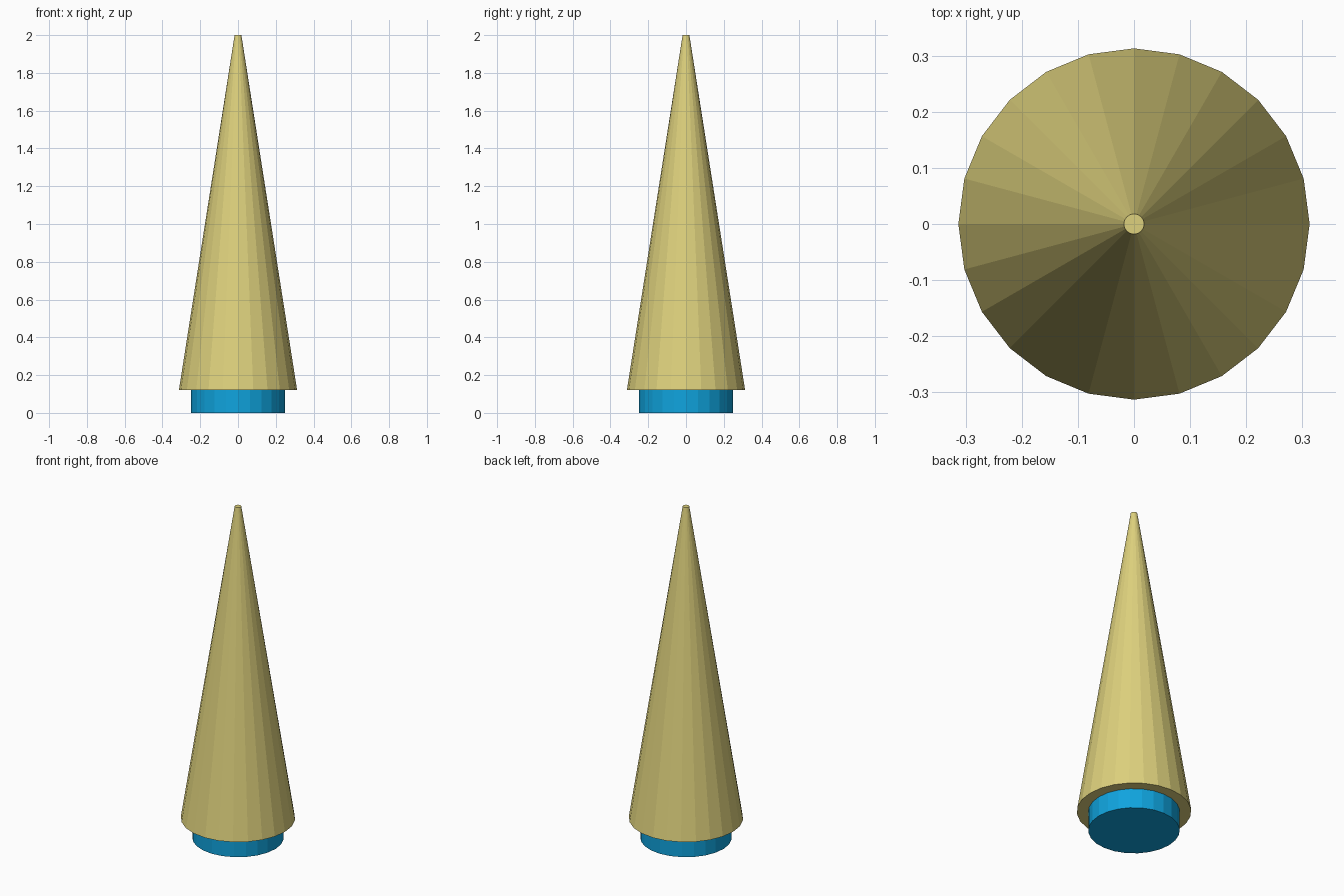
import bpy

SIDES = 24
BASE_TOP = 0.12
HEIGHT = 2.0

cube = bpy.data.objects.get("Cube")
if cube:
    bpy.data.objects.remove(cube, do_unlink=True)


def make_material(name, color):
    mat = bpy.data.materials.new(name)
    mat.use_nodes = True
    mat.diffuse_color = color
    mat.node_tree.nodes["Principled BSDF"].inputs["Base Color"].default_value = color
    return mat


def tapered_part(name, bottom_radius, top_radius, z_bottom, z_top, mat):
    """Closed, flat-faced round part between two heights."""
    bpy.ops.mesh.primitive_cone_add(
        vertices=SIDES, radius1=bottom_radius, radius2=top_radius,
        depth=z_top - z_bottom, end_fill_type='NGON',
        location=(0, 0, (z_bottom + z_top) / 2))
    part = bpy.context.object
    part.name = name
    part.data.name = name
    part.data.materials.append(mat)
    bpy.ops.object.shade_flat()
    return part


straw = make_material("straw yellow", (0.73, 0.64, 0.205, 1))
blue = make_material("bright blue", (0.005, 0.37, 0.73, 1))

# Round foot, seated slightly inside the cone
tapered_part("base", 0.25, 0.25, 0, BASE_TOP + 0.005, blue)

# Tall cone with a small flat tip
tapered_part("cone", 0.313, 0.018, BASE_TOP, HEIGHT, straw)
